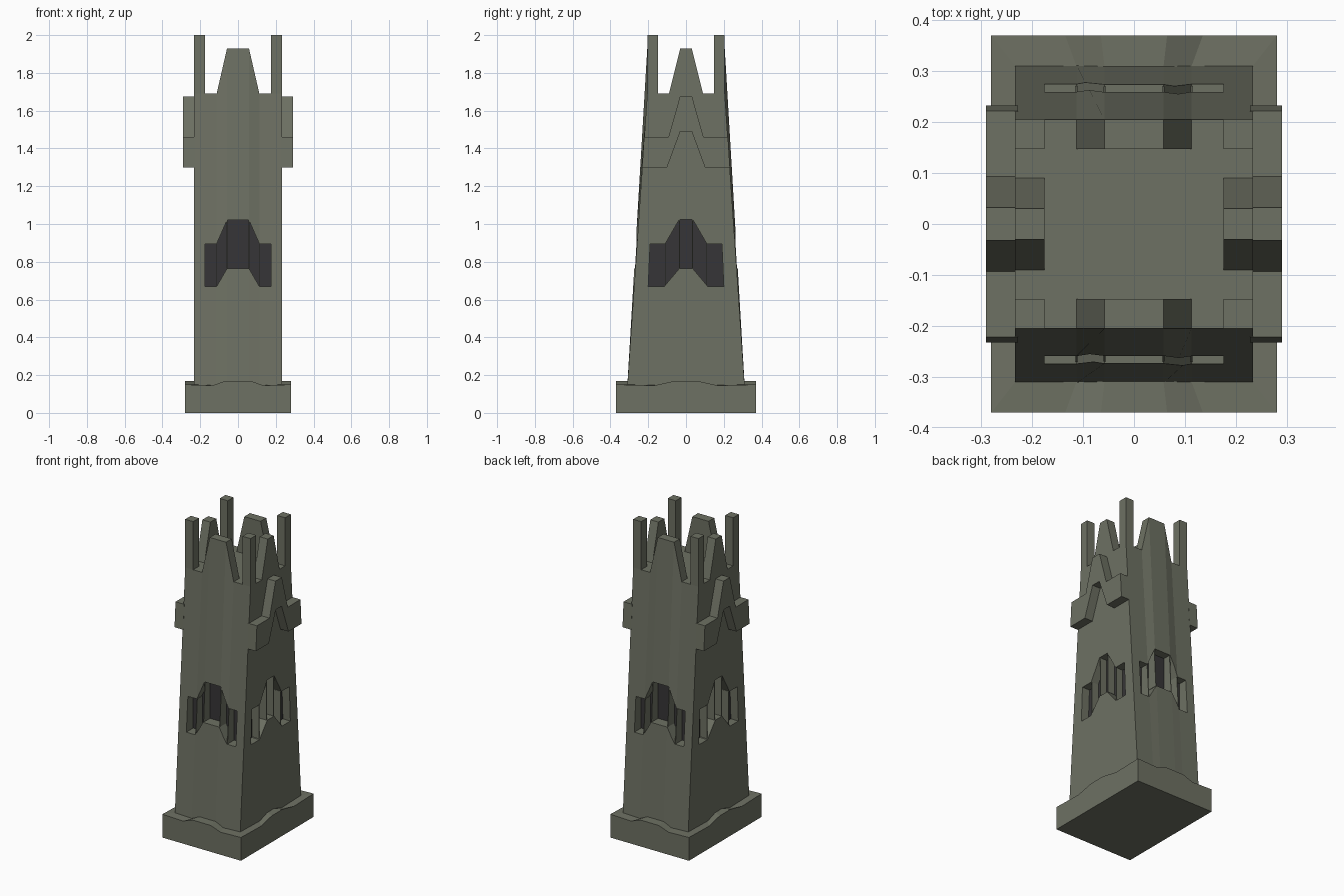
import bpy, bmesh

if "Cube" in bpy.data.objects:
    bpy.data.objects.remove(bpy.data.objects["Cube"], do_unlink=True)


def material(name, color):
    mat = bpy.data.materials.new(name)
    mat.use_nodes = True
    mat.diffuse_color = color
    mat.node_tree.nodes["Principled BSDF"].inputs["Base Color"].default_value = color
    return mat


stone = material("olive stone", (0.155, 0.165, 0.125, 1))
dark = material("dark recess", (0.037, 0.036, 0.038, 1))


def finish(name, bm):
    bmesh.ops.recalc_face_normals(bm, faces=bm.faces)
    mesh = bpy.data.meshes.new(name)
    bm.to_mesh(mesh)
    bm.free()
    mesh.materials.append(stone)
    mesh.materials.append(dark)
    obj = bpy.data.objects.new(name, mesh)
    bpy.context.collection.objects.link(obj)
    return obj


def add_prism(bm, outline, axis, start, end, back_index=0):
    """Extrude an outline (u, z) along x or y; the start cap may be coloured."""
    def place(t, u, z):
        return (t, u, z) if axis == "x" else (u, t, z)
    caps = [[bm.verts.new(place(t, u, z)) for u, z in outline] for t in (start, end)]
    bm.faces.new(caps[0]).material_index = back_index
    bm.faces.new(caps[1])
    n = len(outline)
    for i in range(n):
        j = (i + 1) % n
        bm.faces.new((caps[0][i], caps[0][j], caps[1][j], caps[1][i]))


def prism(name, *args):
    bm = bmesh.new()
    add_prism(bm, *args)
    return finish(name, bm)


def mirrored(half):
    """Close an outline by adding its mirror image across u = 0."""
    return half + [(-u, z) for u, z in reversed(half)]


# Main dimensions
WIDTH, INNER_X = 0.233, 0.176
FOOT_Y, TOP_Y, INNER_Y = 0.312, 0.205, 0.147
FOOT_Z, DECK, MERLON, POST = 0.12, 1.69, 1.93, 2.0
STEP, PEAK = 0.113, 0.058
SIDE_STEP, SIDE_PEAK = 0.11, 0.035

# Tapering tower with the front and back merlons drawn out of its walls
bm = bmesh.new()
loops = []
for x, top in ((-WIDTH, DECK), (-STEP, DECK), (-PEAK, MERLON),
               (PEAK, MERLON), (STEP, DECK), (WIDTH, DECK)):
    half = [(FOOT_Y, FOOT_Z), (TOP_Y, top), (INNER_Y, top), (INNER_Y, DECK)]
    loops.append([bm.verts.new((x, y, z)) for y, z in mirrored(half)])
for a, b in zip(loops, loops[1:]):
    for i in range(len(a)):
        j = (i + 1) % len(a)
        bm.faces.new((a[i], a[j], b[j], b[i]))
bm.faces.new(loops[0])
bm.faces.new(loops[-1])
bmesh.ops.remove_doubles(bm, verts=bm.verts, dist=0.0005)
tower = finish("tower", bm)

# Chevron windows cut into all four walls
front_window = mirrored([(PEAK, 0.765), (STEP, 0.67), (INNER_X, 0.67),
                         (INNER_X, 0.895), (STEP, 0.895), (PEAK, 1.02)])
side_window = mirrored([(SIDE_PEAK, 0.765), (0.115, 0.67), (0.2, 0.67),
                        (0.19, 0.895), (SIDE_STEP, 0.895), (SIDE_PEAK, 1.025)])
bm = bmesh.new()
for s in (-1, 1):
    add_prism(bm, front_window, "y", s * TOP_Y, s * 0.5, 1)
    add_prism(bm, side_window, "x", s * 0.18, s * 0.5, 1)
cutter = finish("window_cutter", bm)
cutter.hide_render = True
cutter.hide_set(True)
cut = tower.modifiers.new("windows", "BOOLEAN")
cut.operation = "DIFFERENCE"
cut.solver = "EXACT"
cut.object = cutter


# Thin upright fins inside the windows
def wall_y(z, top):
    return FOOT_Y - (FOOT_Y - TOP_Y) * (z - FOOT_Z) / (top - FOOT_Z) - 0.004


FIN = 0.002
for s in (-1, 1):
    for t in (-1, 1):
        for x, low, high, top in ((STEP, 0.67, 0.895, DECK), (PEAK, 0.765, 1.02, MERLON)):
            outline = [(s * TOP_Y, low), (s * wall_y(low, top), low),
                       (s * wall_y(high, top), high), (s * TOP_Y, high)]
            prism("window_fin", outline, "x", t * x - FIN, t * x + FIN)
        for y, low, high in ((SIDE_STEP, 0.67, 0.895), (SIDE_PEAK, 0.765, 1.025)):
            outline = [(s * 0.18, low), (s * 0.229, low), (s * 0.229, high), (s * 0.18, high)]
            prism("side_window_fin", outline, "y", t * y - FIN, t * y + FIN)

# Side merlons, side chevron ledges and corner posts
for s, side in ((1, "left"), (-1, "right")):
    prism(side + "_merlon", mirrored([(0.09, DECK), (0.03, MERLON)]),
          "x", s * INNER_X, s * WIDTH)
    ledge = mirrored([(0.03, 1.49), (0.1, 1.3), (0.232, 1.3),
                      (0.222, 1.46), (0.093, 1.46), (0.032, 1.675)])
    prism(side + "_ledge", ledge, "x", s * (WIDTH - 0.005), s * 0.29)
    for t in (-1, 1):
        outline = [(t * INNER_Y, DECK), (t * TOP_Y, DECK), (t * TOP_Y, POST), (t * INNER_Y, POST)]
        prism(side + "_corner_post", outline, "x", s * INNER_X, s * WIDTH)


# Plinth with a wavy upper rim
def rim(hx, hy, x_wave, y_wave):
    def wave(half, foot, crest):
        return [(-half, 0.15), (-foot, 0.145), (-crest, 0.17),
                (crest, 0.17), (foot, 0.145)]
    points = [(u, -hy, z) for u, z in wave(hx, *x_wave)]
    points += [(hx, u, z) for u, z in wave(hy, *y_wave)]
    return points + [(-x, -y, z) for x, y, z in points]


bm = bmesh.new()
outer = rim(0.28, 0.37, (0.135, 0.065), (0.17, 0.055))
inner = rim(WIDTH, 0.31, (STEP, PEAK), (SIDE_STEP, SIDE_PEAK))
rings = [[bm.verts.new(p) for p in ring]
         for ring in ([(x, y, 0) for x, y, z in outer], outer, inner)]
for a, b in zip(rings, rings[1:]):
    for i in range(len(a)):
        j = (i + 1) % len(a)
        bm.faces.new((a[i], a[j], b[j], b[i]))
bm.faces.new(rings[0])
bm.faces.new(rings[-1])
finish("plinth", bm)
